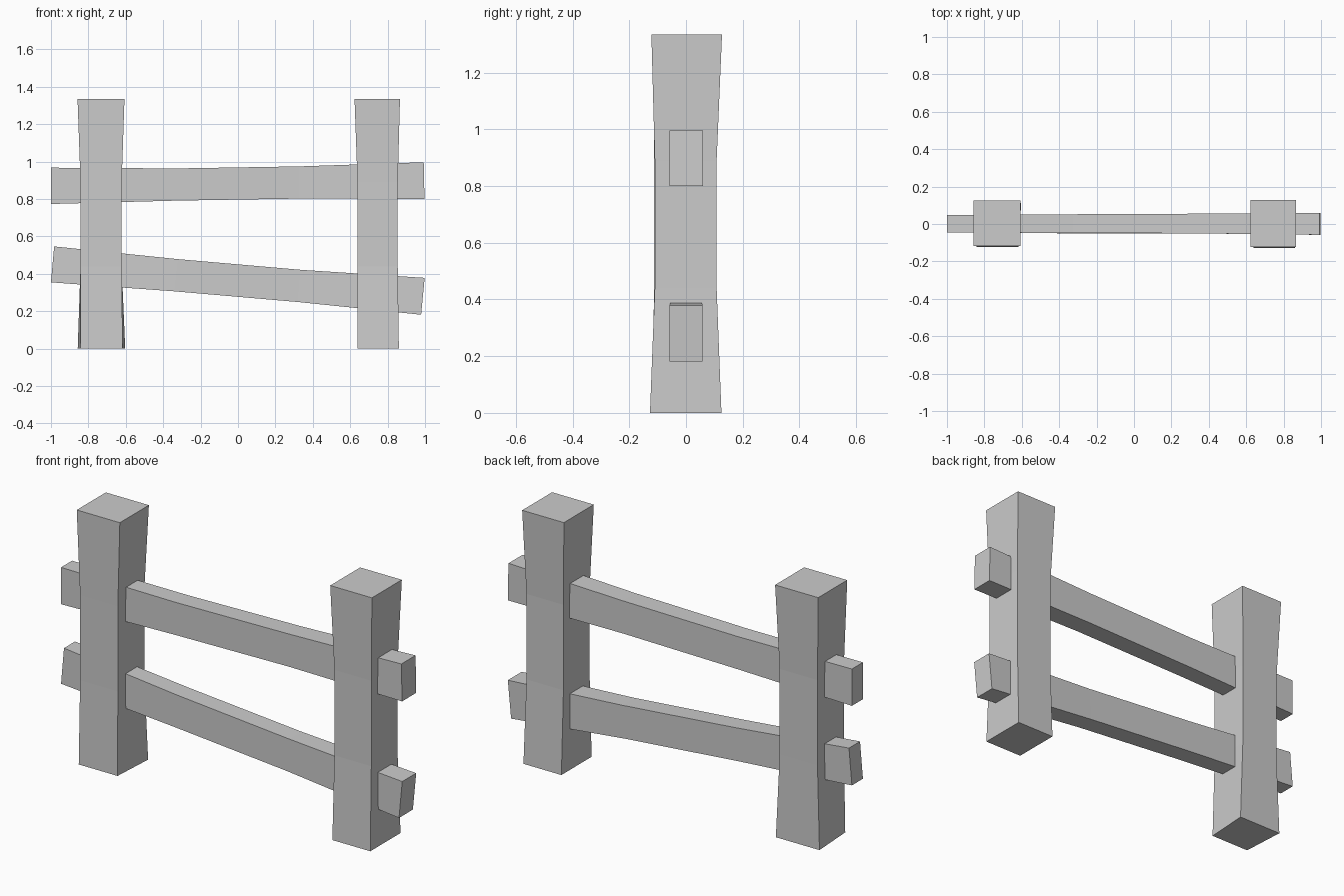
import bpy, bmesh


def loft(name, rings):
    """Join four-cornered rings into a closed flat-shaded beam."""
    bm = bmesh.new()
    loops = [[bm.verts.new(p) for p in ring] for ring in rings]
    for a, b in zip(loops, loops[1:]):
        for i in range(4):
            j = (i + 1) % 4
            bm.faces.new((a[i], a[j], b[j], b[i]))
    bm.faces.new(loops[0][::-1])
    bm.faces.new(loops[-1])
    bmesh.ops.recalc_face_normals(bm, faces=bm.faces)
    mesh = bpy.data.meshes.new(name)
    bm.to_mesh(mesh)
    bm.free()
    obj = bpy.data.objects.new(name, mesh)
    bpy.context.collection.objects.link(obj)
    return obj


def post(name, sections):
    # section: z, x range, y range, extra width of the back edge
    loft(name, [[(x0, y0, z), (x1, y0, z), (x1 + f, y1, z), (x0 - f, y1, z)]
                for z, x0, x1, y0, y1, f in sections])


def rail(name, sections):
    # section: bottom (x, z), top (x, z), y range
    loft(name, [[(xb, y0, zb), (xb, y1, zb), (xt, y1, zt), (xt, y0, zt)]
                for xb, zb, xt, zt, y0, y1 in sections])


# Upright posts, pinched in the middle
post("left_post", [
    (0.0, -0.843, -0.617, -0.122, 0.113, 0.014),
    (0.44, -0.842, -0.622, -0.112, 0.108, 0.0),
    (0.89, -0.842, -0.622, -0.112, 0.108, 0.0),
    (1.335, -0.858, -0.607, -0.117, 0.125, 0.0),
])
post("right_post", [
    (0.0, 0.639, 0.860, -0.127, 0.125, 0.0),
    (0.44, 0.639, 0.854, -0.110, 0.108, 0.0),
    (0.89, 0.639, 0.854, -0.110, 0.108, 0.0),
    (1.335, 0.623, 0.866, -0.122, 0.127, 0.0),
])

# Crooked cross rails, thicker at the ends
rail("upper_rail", [
    (-1.0, 0.773, -1.0, 0.967, -0.045, 0.047),
    (-0.33, 0.791, -0.33, 0.963, -0.048, 0.052),
    (0.33, 0.802, 0.33, 0.974, -0.050, 0.055),
    (0.997, 0.800, 0.993, 0.996, -0.058, 0.060),
])
rail("lower_rail", [
    (-1.0, 0.354, -0.983, 0.546, -0.045, 0.047),
    (-0.34, 0.306, -0.32, 0.478, -0.050, 0.050),
    (0.32, 0.249, 0.335, 0.421, -0.050, 0.052),
    (0.979, 0.181, 0.998, 0.378, -0.058, 0.058),
])
